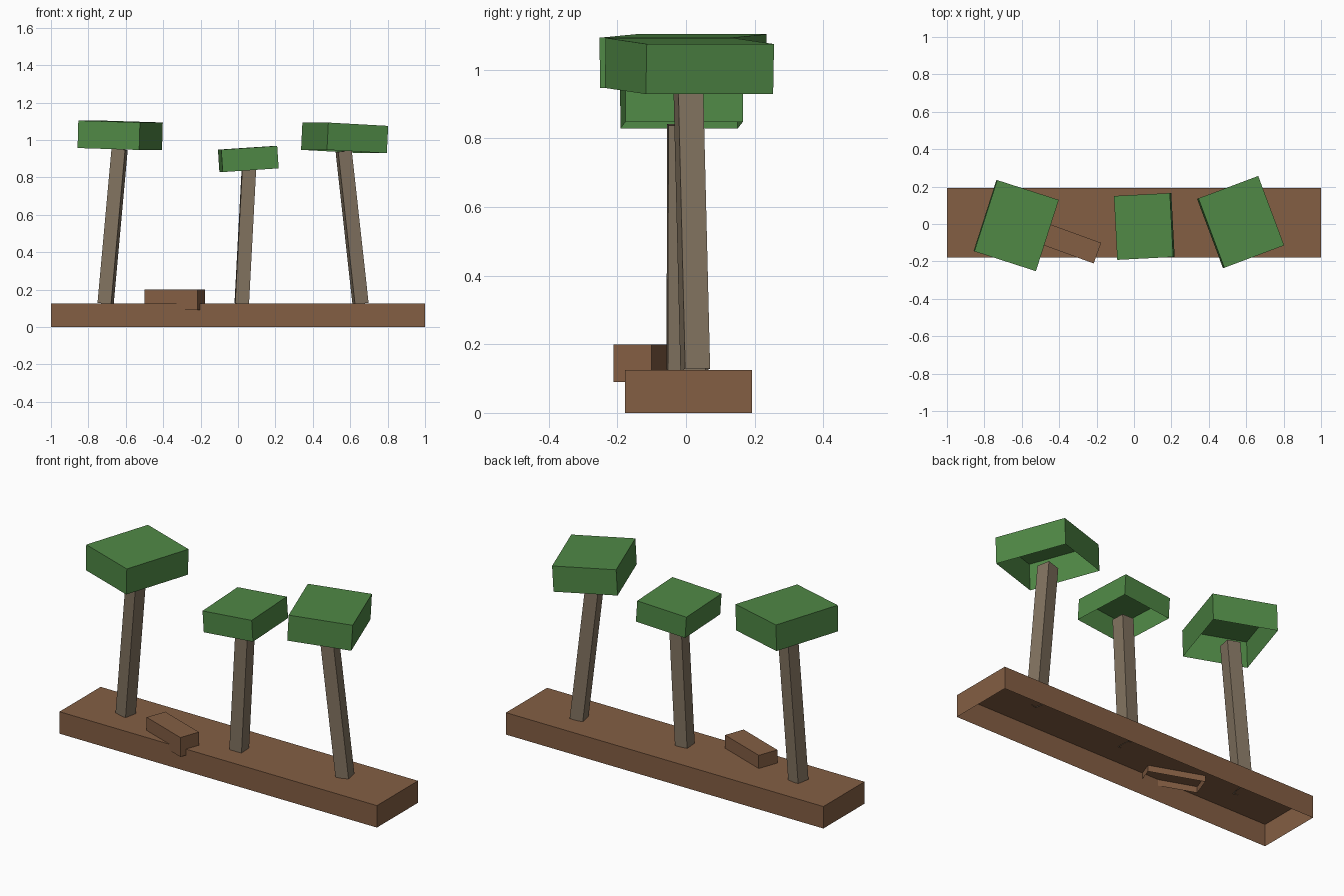
import bpy, bmesh
from math import radians
from mathutils import Matrix, Vector

cube = bpy.data.objects.get("Cube")
if cube:
    bpy.data.objects.remove(cube, do_unlink=True)


def material(name, rgb):
    mat = bpy.data.materials.new(name)
    mat.use_nodes = True
    color = (*rgb, 1.0)
    mat.diffuse_color = color
    mat.node_tree.nodes["Principled BSDF"].inputs["Base Color"].default_value = color
    return mat


earth = material("earth brown", (0.23, 0.113, 0.057))
bark = material("bark grey brown", (0.223, 0.171, 0.117))
leaf = material("leaf green", (0.08, 0.25, 0.061))


def open_box(name, size, matrix, mat):
    """Box shell without its underside, placed by matrix."""
    bm = bmesh.new()
    bmesh.ops.create_cube(bm, size=1.0)
    under = [f for f in bm.faces if f.normal.z < -0.5]
    bmesh.ops.delete(bm, geom=under, context="FACES_ONLY")
    bmesh.ops.scale(bm, vec=size, verts=bm.verts)
    bmesh.ops.transform(bm, matrix=matrix, verts=bm.verts)
    mesh = bpy.data.meshes.new(name)
    bm.to_mesh(mesh)
    bm.free()
    mesh.materials.append(mat)
    obj = bpy.data.objects.new(name, mesh)
    bpy.context.collection.objects.link(obj)
    return obj


def placed(center, yaw=0, tilt=0):
    return (Matrix.Translation(center) @ Matrix.Rotation(radians(yaw), 4, "Z")
            @ Matrix.Rotation(radians(tilt), 4, "Y"))


def trunk(name, foot, top, yaw):
    """Square post leaning from foot to top."""
    foot, top = Vector(foot), Vector(top)
    axis = top - foot
    lean = Vector((0, 0, 1)).rotation_difference(axis).to_matrix().to_4x4()
    matrix = (Matrix.Translation((foot + top) / 2) @ lean
              @ Matrix.Rotation(radians(yaw), 4, "Z"))
    open_box(name, (0.074, 0.074, axis.length), matrix, bark)


# Ground slab and fallen log
open_box("ground_slab", (2, 0.37, 0.125), placed((0, 0.007, 0.0625)), earth)
open_box("fallen_log", (0.303, 0.117, 0.11), placed((-0.338, -0.104, 0.145), -20), earth)

# Leaning trunks
trunk("right_trunk", (-0.708, 0, 0.125), (-0.633, -0.01, 0.95), -11)
trunk("middle_trunk", (0.02, -0.018, 0.125), (0.058, -0.016, 0.84), 3)
trunk("left_trunk", (0.655, 0.027, 0.125), (0.565, 0.007, 0.94), 11)

# Foliage blocks
open_box("right_foliage", (0.346, 0.4, 0.147), placed((-0.63, -0.008, 1.025), -17.8, 1.7), leaf)
open_box("middle_foliage", (0.3, 0.342, 0.12), placed((0.055, -0.013, 0.898), 3, -3.8), leaf)
open_box("left_foliage", (0.342, 0.396, 0.146), placed((0.57, 0.01, 1.011), 20.5, 3), leaf)
